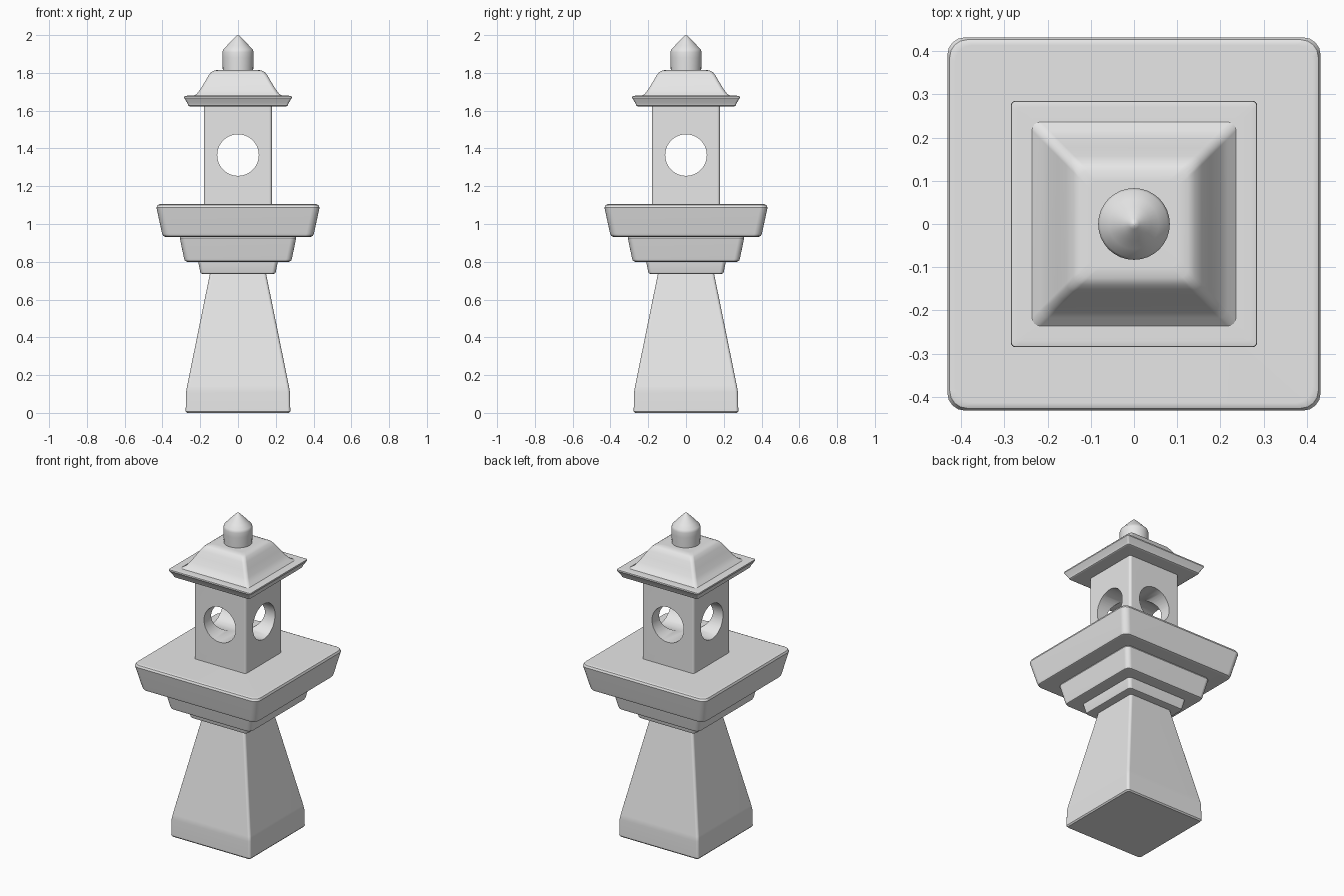
import bpy, bmesh, math
from mathutils import Matrix

cube = bpy.data.objects.get("Cube")
if cube:
    bpy.data.objects.remove(cube, do_unlink=True)

stone = bpy.data.materials.new("grey stone")
stone.use_nodes = True
grey = (0.8, 0.8, 0.8, 1)
stone.diffuse_color = grey
stone.node_tree.nodes["Principled BSDF"].inputs["Base Color"].default_value = grey


def rounded_square(half, radius, steps=4):
    """Outline of a square with rounded corners."""
    points = []
    for corner in range(4):
        middle = math.pi / 4 + corner * math.pi / 2
        cx = math.copysign(half - radius, math.cos(middle))
        cy = math.copysign(half - radius, math.sin(middle))
        for i in range(steps + 1):
            a = (corner + i / steps) * math.pi / 2
            points.append((cx + radius * math.cos(a), cy + radius * math.sin(a)))
    return points


def circle(radius, sides=32):
    return [(radius * math.cos(2 * math.pi * i / sides),
             radius * math.sin(2 * math.pi * i / sides)) for i in range(sides)]


def loft(name, sections):
    """Join (height, outline) sections into a closed solid."""
    bm = bmesh.new()
    rings = [[bm.verts.new((x, y, z)) for x, y in outline] for z, outline in sections]
    n = len(rings[0])
    for low, high in zip(rings, rings[1:]):
        for i in range(n):
            j = (i + 1) % n
            bm.faces.new((low[i], low[j], high[j], high[i]))
    bm.faces.new(rings[0][::-1])
    bm.faces.new(rings[-1])
    mesh = bpy.data.meshes.new(name)
    bm.to_mesh(mesh)
    bm.free()
    mesh.materials.append(stone)
    obj = bpy.data.objects.new(name, mesh)
    bpy.context.collection.objects.link(obj)
    return obj


def square_loft(name, radius, profile):
    return loft(name, [(z, rounded_square(half, radius)) for z, half in profile])


def finish(obj, angle=35):
    bpy.ops.object.select_all(action='DESELECT')
    obj.select_set(True)
    bpy.context.view_layer.objects.active = obj
    bpy.ops.object.shade_smooth_by_angle(angle=math.radians(angle))
    mod = obj.modifiers.new("even shading", 'WEIGHTED_NORMAL')
    mod.keep_sharp = True


def slab(name, z0, z1, low, high, radius, soft):
    """Flared slab with softened upper and lower rims."""
    return square_loft(name, radius, [
        (z0, low - soft), (z0 + soft * 0.3, low - soft * 0.3), (z0 + soft, low),
        (z1 - soft, high), (z1 - soft * 0.3, high - soft * 0.3), (z1, high - soft)])


# Tapered pedestal
finish(square_loft("pedestal", 0.015, [
    (0, 0.27), (0.008, 0.277), (0.11, 0.275), (0.14, 0.27), (0.74, 0.148)]))

# Three stepped slabs
finish(slab("lower_step", 0.735, 0.81, 0.2, 0.21, 0.02, 0.012))
finish(slab("middle_step", 0.8, 0.94, 0.285, 0.308, 0.03, 0.015))
finish(slab("platform", 0.932, 1.105, 0.402, 0.432, 0.04, 0.018))

# Light chamber with two crossing round tunnels
chamber = square_loft("light_chamber", 0.015, [(1.09, 0.18), (1.64, 0.18)])
for axis in "XY":
    cutter = loft("tunnel_cutter", [(-0.4, circle(0.11, 48)), (0.4, circle(0.11, 48))])
    cutter.hide_render = True
    cutter.data.transform(Matrix.Translation((0, 0, 1.365))
                          @ Matrix.Rotation(math.pi / 2, 4, 'Y' if axis == 'X' else 'X'))
    mod = chamber.modifiers.new("tunnel", 'BOOLEAN')
    mod.operation = 'DIFFERENCE'
    mod.solver = 'EXACT'
    mod.object = cutter
    bpy.context.view_layer.objects.active = chamber
    bpy.ops.object.modifier_apply(modifier=mod.name)
    bpy.data.objects.remove(cutter, do_unlink=True)
finish(chamber)

# Eaves and curved hipped roof
finish(square_loft("eaves", 0.01, [
    (1.622, 0.255), (1.628, 0.264), (1.64, 0.268), (1.668, 0.285),
    (1.676, 0.284), (1.679, 0.27), (1.677, 0.22)]))
finish(square_loft("roof", 0.02, [
    (1.66, 0.25), (1.678, 0.236), (1.69, 0.217), (1.715, 0.198), (1.75, 0.177),
    (1.785, 0.157), (1.805, 0.141), (1.813, 0.125), (1.816, 0.1)]))

# Pointed finial
finish(loft("finial", [(z, circle(r)) for z, r in [
    (1.8, 0.08), (1.88, 0.083), (1.91, 0.083), (1.925, 0.078), (1.945, 0.058),
    (1.965, 0.04), (1.98, 0.025), (1.993, 0.012), (2.0, 0.003)]]), 50)
